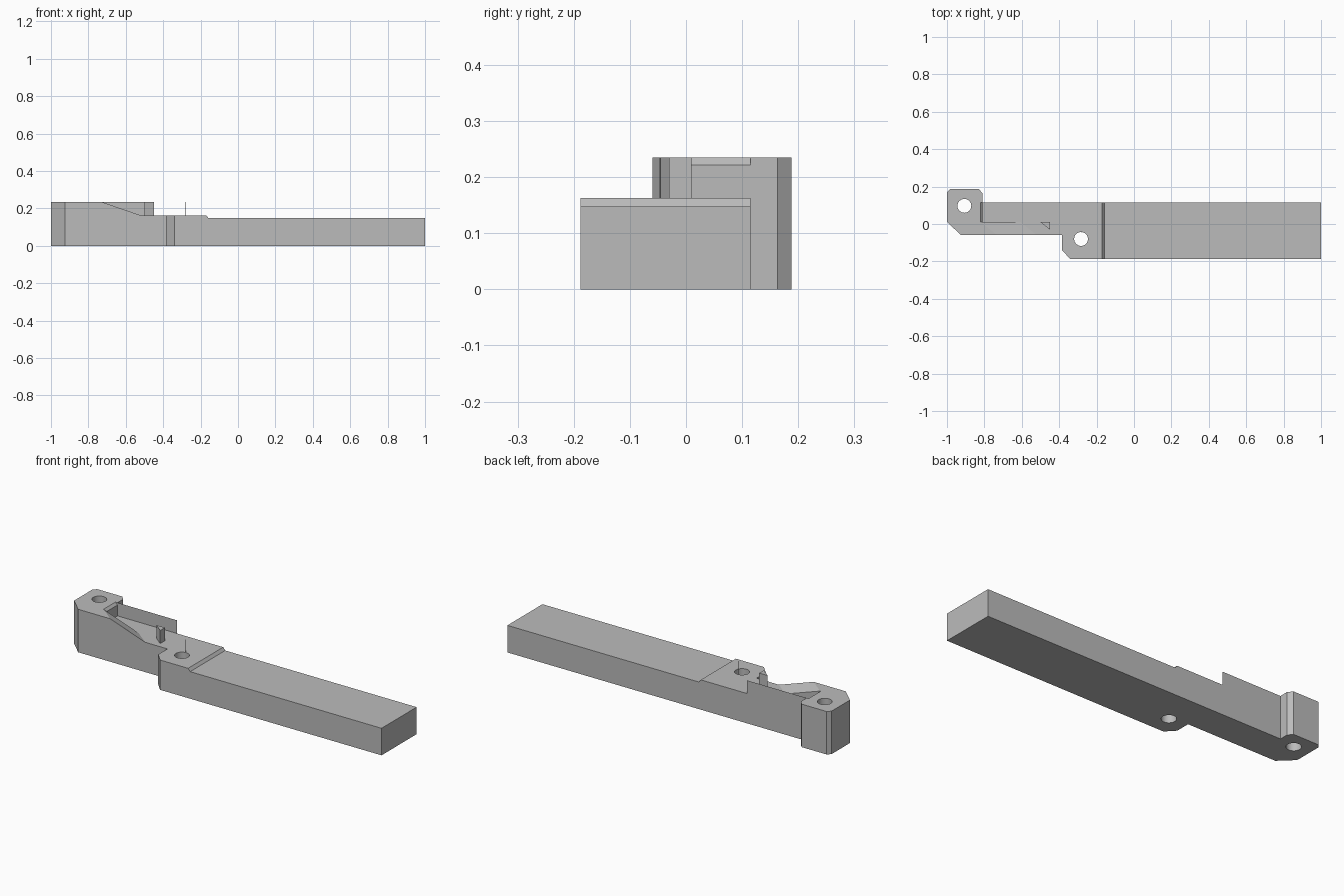
import bpy
import bmesh
import math
from mathutils import Vector

cube = bpy.data.objects.get("Cube")
if cube:
    bpy.data.objects.remove(cube, do_unlink=True)

grey = bpy.data.materials.new("plain grey")
grey.use_nodes = True
colour = (0.5, 0.5, 0.5, 1)
grey.diffuse_color = colour
grey.node_tree.nodes["Principled BSDF"].inputs["Base Color"].default_value = colour


def prism(name, points, sweep):
    """Sweep a flat outline of 3D points along a vector into a closed solid."""
    bm = bmesh.new()
    face = bm.faces.new([bm.verts.new(p) for p in points])
    moved = bmesh.ops.extrude_face_region(bm, geom=[face])["geom"]
    verts = [v for v in moved if isinstance(v, bmesh.types.BMVert)]
    bmesh.ops.translate(bm, verts=verts, vec=Vector(sweep))
    bmesh.ops.recalc_face_normals(bm, faces=bm.faces)
    mesh = bpy.data.meshes.new(name)
    bm.to_mesh(mesh)
    bm.free()
    mesh.materials.append(grey)
    obj = bpy.data.objects.new(name, mesh)
    bpy.context.collection.objects.link(obj)
    return obj


def side_cutter(profile, y0, y1, skew=0):
    """Cutter from an x-z profile, optionally sheared in x as it runs along y."""
    return prism("cutter", [(x, y0, z) for x, z in profile],
                 (skew * (y1 - y0), y1 - y0, 0))


def disc(x, y, z, r, sides):
    turns = [math.tau * i / sides for i in range(sides)]
    return [(x + r * math.cos(a), y + r * math.sin(a), z) for a in turns]


def cut(obj, cutter):
    cutter.hide_render = True
    mod = obj.modifiers.new("cut", "BOOLEAN")
    mod.operation = "DIFFERENCE"
    mod.solver = "EXACT"
    mod.object = cutter
    bpy.context.view_layer.objects.active = obj
    bpy.ops.object.modifier_apply(modifier=mod.name)
    bpy.data.objects.remove(cutter, do_unlink=True)


TOP, DECK, BAR, ROOF = 0.235, 0.163, 0.148, 0.3

# Whole plan outline: long bar, narrow neck and two chamfered lugs
plan = [(-1, 0.012), (-0.925, -0.06), (-0.385, -0.06), (-0.385, -0.14),
        (-0.34, -0.188), (1, -0.188), (1, 0.115), (-0.81, 0.115),
        (-0.81, 0.163), (-0.83, 0.188), (-0.983, 0.188), (-1, 0.17)]
body = prism("latch_bar", [(x, y, 0) for x, y in plan], (0, 0, TOP))

# Bar top and deck, joined by a short bevelled step
cut(body, side_cutter([(-0.45, DECK), (-0.17, DECK), (-0.158, BAR), (1.1, BAR),
                       (1.1, ROOF), (-0.45, ROOF)], -0.3, 0.3))

# Pocket beside the end lug, with a bevelled upper lip
cut(body, side_cutter([(-0.81, DECK), (-0.4, DECK), (-0.4, ROOF), (-0.822, ROOF),
                       (-0.822, TOP), (-0.81, 0.222)], 0.01, 0.115))

# Oblique ramp on the neck
cut(body, side_cutter([(-0.908, ROOF), (-0.718, TOP), (-0.508, DECK),
                       (-0.4, DECK), (-0.4, ROOF)], -0.07, 0.0102, -1.25))

# Bolt holes through both lugs
for x, y in [(-0.907, 0.097), (-0.283, -0.08)]:
    cut(body, prism("cutter", disc(x, y, -0.1, 0.037, 32), (0, 0, 0.5)))

# Hair-thin upright at the edge of the inner hole
prism("thin_pin", disc(-0.283, -0.046, DECK - 0.02, 0.0015, 6), (0, 0, TOP - DECK + 0.02))

bpy.ops.object.select_all(action="DESELECT")
body.select_set(True)
bpy.context.view_layer.objects.active = body
bpy.ops.object.shade_smooth_by_angle(angle=math.radians(15))
